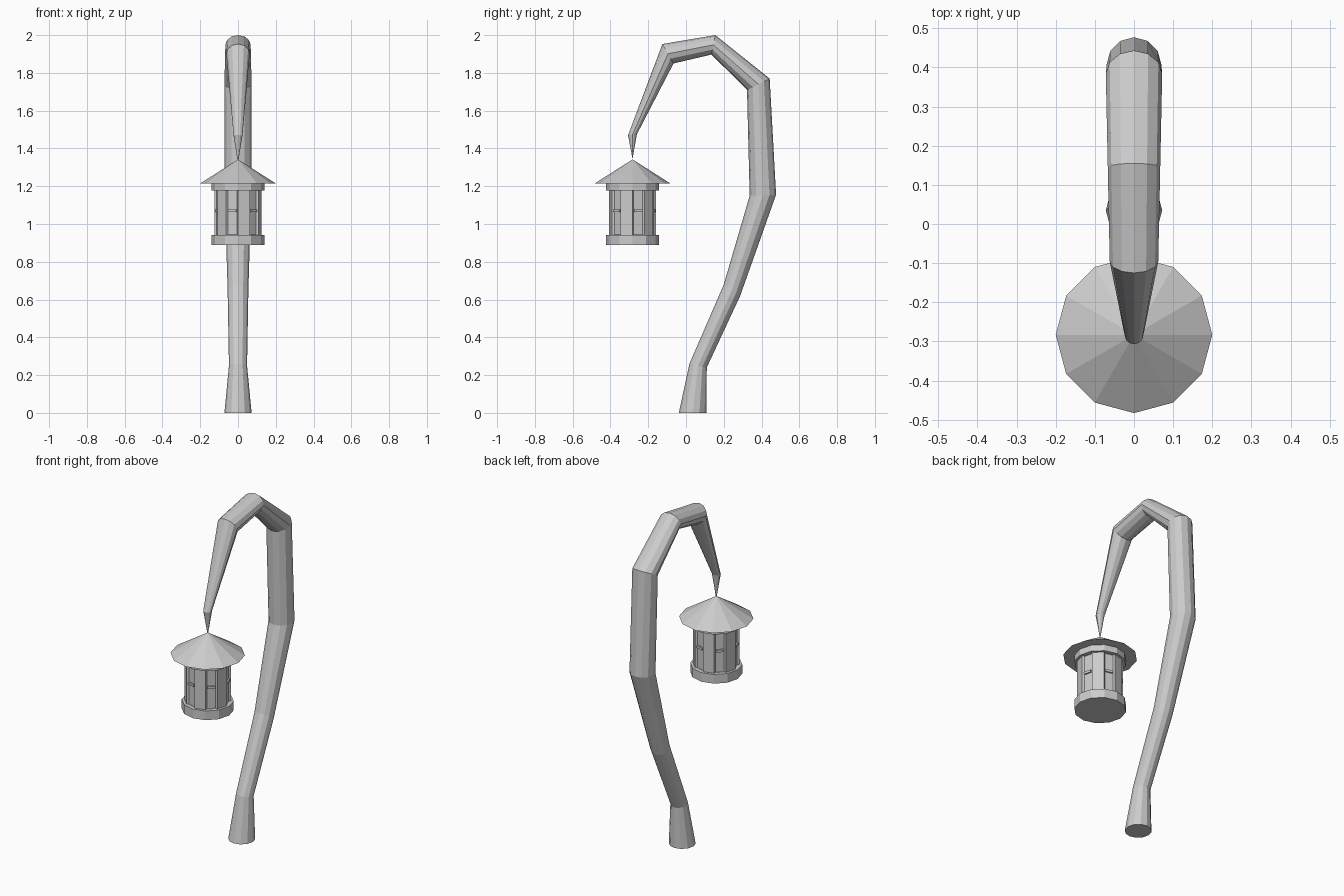
import bpy, bmesh, math
from mathutils import Matrix, Vector

if "Cube" in bpy.data.objects:
    bpy.data.objects.remove(bpy.data.objects["Cube"])

SIDES = 12
LANTERN_Y = -0.283


def finish(bm, name):
    bmesh.ops.recalc_face_normals(bm, faces=bm.faces)
    me = bpy.data.meshes.new(name)
    bm.to_mesh(me)
    bm.free()
    ob = bpy.data.objects.new(name, me)
    bpy.context.collection.objects.link(ob)
    return ob


def drum(bm, r1, r2, z1, z2):
    bmesh.ops.create_cone(bm, cap_ends=True, segments=SIDES, radius1=r1, radius2=r2,
                          depth=z2 - z1,
                          matrix=Matrix.Translation((0, LANTERN_Y, (z1 + z2) / 2)))


# Crooked post: mitred rings given as outer (y, z), inner (y, z), half width in x
rings = [((0.108, 0.0), (-0.038, 0.0), 0.072),
         ((0.110, 0.24), (0.018, 0.26), 0.048),
         ((0.287, 0.62), (0.200, 0.68), 0.055),
         ((0.477, 1.155), (0.337, 1.15), 0.070),
         ((0.443, 1.77), (0.323, 1.71), 0.072),
         ((0.155, 2.0), (0.135, 1.897), 0.067),
         ((-0.125, 1.953), (-0.066, 1.85), 0.062),
         ((-0.307, 1.47), (-0.260, 1.475), 0.024),
         ((-0.281, 1.335), (-0.285, 1.335), 0.002)]
bm = bmesh.new()
loops = []
for outer, inner, rx in rings:
    o, i = Vector((0, *outer)), Vector((0, *inner))
    mid, half = (o + i) / 2, (o - i) / 2
    loops.append([bm.verts.new(mid + half * math.cos(a) + Vector((rx * math.sin(a), 0, 0)))
                  for a in (math.tau * k / SIDES for k in range(SIDES))])
for a, b in zip(loops, loops[1:]):
    for k in range(SIDES):
        n = (k + 1) % SIDES
        bm.faces.new((a[k], a[n], b[n], b[k]))
bm.faces.new(loops[0])
bm.faces.new(loops[-1])
finish(bm, "crooked_post")

# Lantern roof and the two collars
for name, r1, r2, z1, z2 in (("lantern_roof", 0.2, 0.0, 1.215, 1.342),
                             ("lantern_top_collar", 0.14, 0.14, 1.178, 1.215),
                             ("lantern_base", 0.14, 0.14, 0.888, 0.942)):
    bm = bmesh.new()
    drum(bm, r1, r2, z1, z2)
    finish(bm, name)

# Lantern body with a recessed window in every second face
bm = bmesh.new()
drum(bm, 0.125, 0.125, 0.935, 1.185)
bm.normal_update()
windows = []
for f in bm.faces:
    if abs(f.normal.z) < 0.5:
        c = f.calc_center_median()
        ang = math.degrees(math.atan2(c.y - LANTERN_Y, c.x)) % 360
        if int(ang // 30) % 2 == 0:
            windows.append(f)
bmesh.ops.inset_individual(bm, faces=windows, thickness=0.012, depth=-0.01)
finish(bm, "lantern_body")

# Window crossbars
bm = bmesh.new()
for k in range(0, SIDES, 2):
    m = (Matrix.Translation((0, LANTERN_Y, 1.07))
         @ Matrix.Rotation(math.radians(15 + 30 * k), 4, 'Z')
         @ Matrix.Translation((0.114, 0, 0))
         @ Matrix.Diagonal((0.01, 0.044, 0.014, 1)))
    bmesh.ops.create_cube(bm, size=1, matrix=m)
finish(bm, "window_crossbars")
